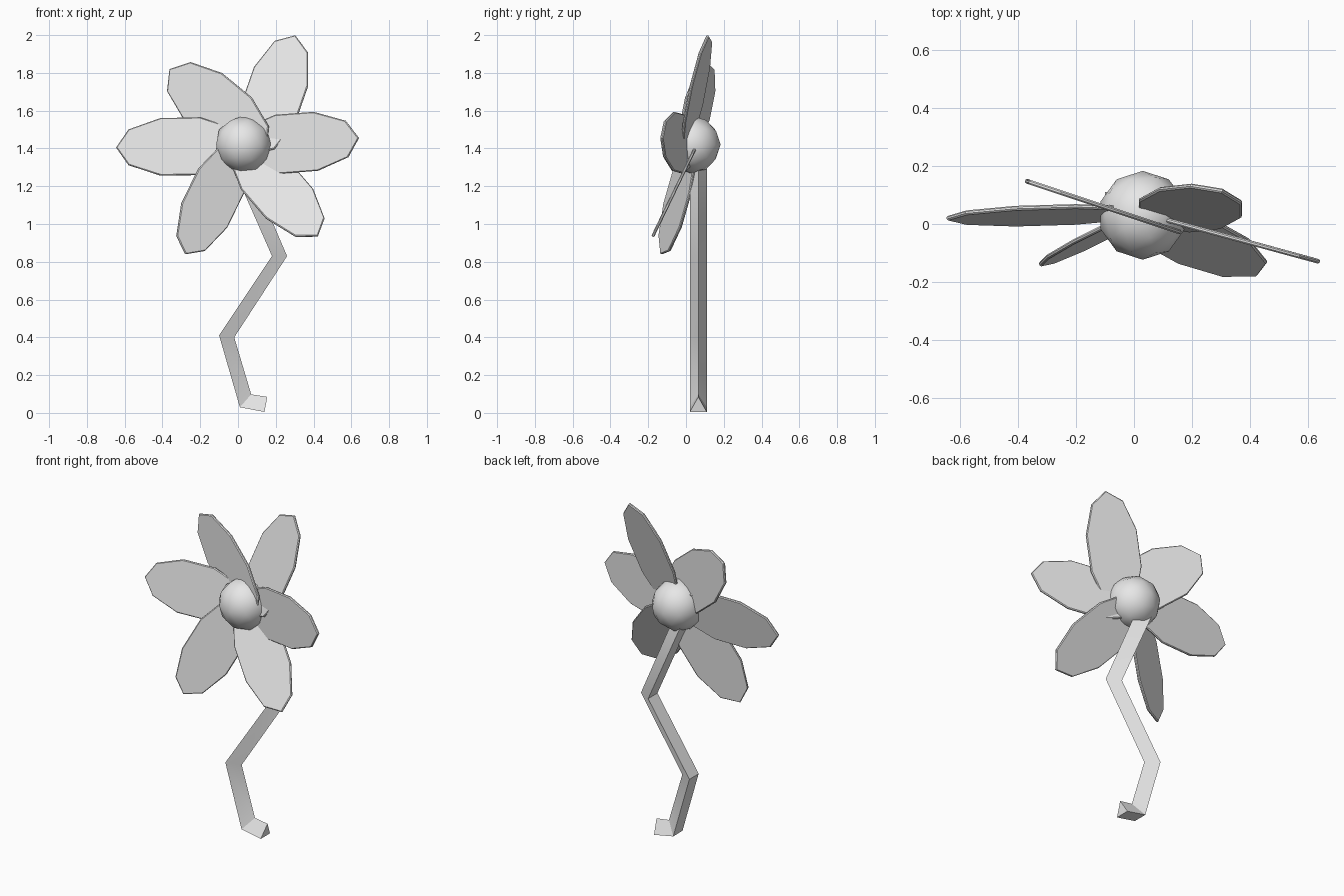
import bpy
import bmesh
from math import cos, sin, pi, radians
from mathutils import Vector

cube = bpy.data.objects.get("Cube")
if cube:
    bpy.data.objects.remove(cube, do_unlink=True)

# One plain grey for the whole flower
grey = bpy.data.materials.new("light_grey")
grey.use_nodes = True
colour = (0.8, 0.8, 0.8, 1)
grey.diffuse_color = colour
grey.node_tree.nodes["Principled BSDF"].inputs["Base Color"].default_value = colour


def make_object(name, bm, smooth_angle):
    bmesh.ops.recalc_face_normals(bm, faces=bm.faces[:])
    mesh = bpy.data.meshes.new(name)
    bm.to_mesh(mesh)
    bm.free()
    mesh.materials.append(grey)
    obj = bpy.data.objects.new(name, mesh)
    bpy.context.collection.objects.link(obj)
    bpy.ops.object.select_all(action='DESELECT')
    obj.select_set(True)
    bpy.context.view_layer.objects.active = obj
    bpy.ops.object.shade_smooth_by_angle(angle=radians(smooth_angle))
    return obj


def skin(bm, rings):
    """Join matching closed rings of points and cap both ends."""
    rows = [[bm.verts.new(p) for p in ring] for ring in rings]
    n = len(rows[0])
    for low, high in zip(rows, rows[1:]):
        for i in range(n):
            j = (i + 1) % n
            bm.faces.new((low[i], low[j], high[j], high[i]))
    bm.faces.new(rows[0][::-1])
    bm.faces.new(rows[-1])


# Petals: thin ten-sided ovals with chamfered rims
def petal(name, centre, along, across, sides=10, half_thick=0.008, chamfer=0.005):
    c, a, b = Vector(centre), Vector(along), Vector(across)
    normal = a.cross(b).normalized()
    rings = []
    for height, inset in ((-1, chamfer), (-0.4, 0), (0.4, 0), (1, chamfer)):
        la = a * (1 - inset / a.length)
        lb = b * (1 - inset / b.length)
        rings.append([c + la * cos(2 * pi * i / sides) + lb * sin(2 * pi * i / sides)
                      + normal * height * half_thick for i in range(sides)])
    bm = bmesh.new()
    skin(bm, rings)
    make_object(name, bm, 30)


petals = {
    "right_petal": ((-0.305, 0.03, 1.41), (-0.34, -0.01, -0.005), (0, 0.03, 0.16)),
    "left_petal": ((0.31, -0.04, 1.43), (0.33, -0.09, 0.025), (-0.012, 0.003, 0.164)),
    "upper_right_petal": ((-0.106, 0.06, 1.61), (-0.256, 0.085, 0.21), (0.105, -0.035, 0.131)),
    "upper_left_petal": ((0.194, 0.055, 1.683), (0.11, 0.06, 0.315), (0.15, -0.05, -0.053)),
    "lower_left_petal": ((0.207, -0.056, 1.184), (0.215, -0.12, -0.25), (0.131, 0.04, 0.082)),
    "lower_right_petal": ((-0.134, -0.045, 1.137), (-0.145, -0.085, -0.297), (0.127, 0.045, -0.068)),
}
for name, shape in petals.items():
    petal(name, *shape)

# Flower centre
bm = bmesh.new()
bmesh.ops.create_icosphere(bm, subdivisions=2, radius=0.153)
bmesh.ops.translate(bm, verts=bm.verts, vec=(0.03, 0.03, 1.42))
make_object("flower_centre", bm, 60)

# Stem: triangular bar along a zigzag, with its ridge towards +x
flat_side = [(0.14, 0.005), (0.01, 0.03), (-0.10, 0.41), (0.18, 0.83), (-0.04, 1.33)]
ridge_side = [(0.155, 0.085), (0.07, 0.098), (-0.02, 0.40), (0.26, 0.83), (0.045, 1.33)]
bm = bmesh.new()
skin(bm, [[(fx, 0.02, fz), (fx, 0.11, fz), (rx, 0.065, rz)]
          for (fx, fz), (rx, rz) in zip(flat_side, ridge_side)])
make_object("stem", bm, 30)
